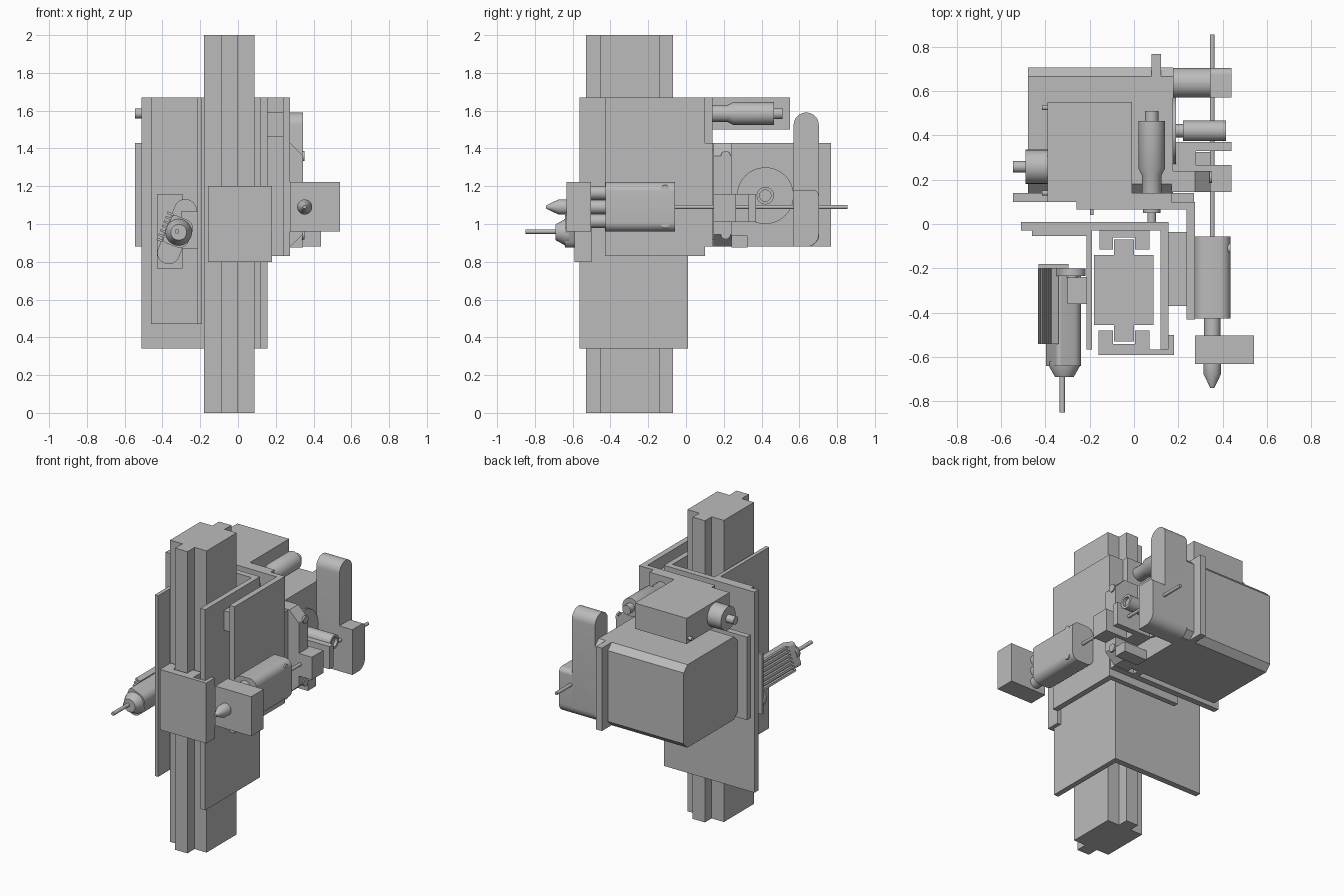
import bpy, bmesh, math
from mathutils import Matrix, Vector

if "Cube" in bpy.data.objects:
    bpy.data.objects.remove(bpy.data.objects["Cube"])

mat = bpy.data.materials.new("machined grey")
mat.use_nodes = True
GREY = (0.5, 0.5, 0.5, 1)
mat.diffuse_color = GREY
mat.node_tree.nodes["Principled BSDF"].inputs["Base Color"].default_value = GREY


def finish(name, bm, smooth=False):
    bmesh.ops.recalc_face_normals(bm, faces=bm.faces)
    mesh = bpy.data.meshes.new(name)
    bm.to_mesh(mesh)
    bm.free()
    mesh.materials.append(mat)
    obj = bpy.data.objects.new(name, mesh)
    bpy.context.collection.objects.link(obj)
    if smooth:
        bpy.ops.object.select_all(action="DESELECT")
        obj.select_set(True)
        bpy.context.view_layer.objects.active = obj
        bpy.ops.object.shade_smooth_by_angle(angle=math.radians(35))
    return obj


def to_axis(axis, u, v, w):
    """Place profile coordinates u, v at distance w along the axis."""
    return {"x": (w, u, v), "y": (u, w, v), "z": (u, v, w)}[axis]


def prism(name, axis, points, start, end, smooth=False):
    bm = bmesh.new()
    face = bm.faces.new([bm.verts.new(to_axis(axis, u, v, start)) for u, v in points])
    new = bmesh.ops.extrude_face_region(bm, geom=[face])["geom"]
    shift = Vector(to_axis(axis, 0, 0, end - start))
    bmesh.ops.translate(bm, verts=[g for g in new if isinstance(g, bmesh.types.BMVert)], vec=shift)
    return finish(name, bm, smooth)


def box(name, x0, x1, y0, y1, z0, z1):
    return prism(name, "z", [(x0, y0), (x1, y0), (x1, y1), (x0, y1)], z0, z1)


def lathe(name, axis, u, v, steps, sides=32):
    """Turned part: steps are (distance, radius) pairs along the axis."""
    bm = bmesh.new()
    rings = []
    for w, r in steps:
        turn = [2 * math.pi * i / sides for i in range(sides)]
        rings.append([bm.verts.new(to_axis(axis, u + r * math.cos(a), v + r * math.sin(a), w)) for a in turn])
    for a, b in zip(rings, rings[1:]):
        for i in range(sides):
            j = (i + 1) % sides
            bm.faces.new((a[i], a[j], b[j], b[i]))
    bm.faces.new(rings[0])
    bm.faces.new(rings[-1])
    return finish(name, bm, True)


def rounded(u0, u1, v0, v1, radii, n=8):
    """Rectangle outline with corner radii, from lower left counterclockwise."""
    out = []
    corners = [(u0, v0, 1, 1), (u1, v0, -1, 1), (u1, v1, -1, -1), (u0, v1, 1, -1)]
    for k, ((u, v, su, sv), r) in enumerate(zip(corners, radii)):
        if r == 0:
            out.append((u, v))
            continue
        for i in range(n + 1):
            a = math.pi * (1 + k / 2 + i / n / 2)
            out.append((u + su * r + r * math.cos(a), v + sv * r + r * math.sin(a)))
    return out


# Column with a cross-shaped section
prism("column", "z", [(-.18, -.455), (-.09, -.455), (-.09, -.53), (0, -.53), (0, -.455), (.088, -.455),
                      (.088, -.14), (0, -.14), (0, -.07), (-.09, -.07), (-.09, -.14), (-.18, -.14)], 0, 2)

# Main sliding frame around the column
box("frame_back_plate", -.51, .155, -.03, .01, .34, 1.67)
box("frame_left_flange", -.215, -.19, -.565, -.03, .47, 1.67)
box("frame_step_plate", -.46, -.19, -.055, -.03, .47, 1.67)
box("frame_right_flange", .12, .155, -.565, -.03, .34, 1.67)

# Guide carriages gripping both column ribs
prism("back_carriage", "z", [(-.155, -.03), (-.155, -.115), (-.095, -.115), (-.095, -.06), (.005, -.06),
                             (.005, -.115), (.07, -.115), (.07, -.03)], .8, 1.2)
prism("front_carriage", "z", [(-.16, -.59), (.18, -.59), (.18, -.5), (.155, -.5), (.155, -.565), (.07, -.565),
                              (.07, -.48), (.005, -.48), (.005, -.54), (-.095, -.54), (-.095, -.48),
                              (-.16, -.48)], .8, 1.2)

# Second stage carrying motor and spindle
prism("stage_bracket", "z", [(-.26, .065), (.237, .065), (.237, -.43), (.275, -.43), (.275, .1),
                             (-.26, .1)], .83, 1.67)
box("stage_spacer", .155, .237, -.37, -.035, 1.46, 1.59)
box("motor_mount_plate", -.545, .27, .1, .14, .88, 1.43)
box("adjuster_block", -.39, -.01, .1, .55, 1.5, 1.67)
box("adjuster_link", -.26, .17, .1, .14, 1.43, 1.67)

# Adjuster knob, retaining screws and micrometer
lathe("side_knob", "x", .258, 1.585, [(-.545, .026), (-.49, .026), (-.49, .077), (-.39, .077)])
for y in (.14, .525):
    lathe("block_screw", "x", y, 1.53, [(-.415, .012), (-.385, .012)], 16)
lathe("micrometer", "y", .08, 1.585, [(.01, .02), (.05, .02), (.05, .04), (.065, .04), (.065, .045), (.22, .045),
                                      (.25, .06), (.465, .06), (.465, .03), (.51, .03)])
lathe("stop_pin", "y", -.19, 1.585, [(.04, .008), (.07, .008)], 12)

# Motor with bevelled long edges and an end plate
c = .04
prism("motor_body", "x", [(.14 + c, .88), (.705 - c, .88), (.705, .88 + c), (.705, 1.43 - c), (.705 - c, 1.43),
                          (.14 + c, 1.43), (.14, 1.43 - c), (.14, .88 + c)], -.477, .175)
box("motor_end_plate", .08, .122, .14, .767, .88, 1.43)
lathe("motor_boss", "x", .42, 1.15, [(.17, .15), (.19, .15)], 48)
lathe("motor_shaft", "x", .42, 1.15, [(.17, .03), (.22, .03), (.22, .046), (.415, .046), (.415, .03),
                                      (.395, .03)])

# Tall rear arm with a round head and a wider foot
r = .066
prism("arm", "x", rounded(.57, .703, .88, 1.59, (0, r, r, r)), .175, .345, True)
prism("arm_foot", "x", rounded(.57, .703, .88, 1.18, (0, r, .03, 0)), .175, .44, True)

# Nut mount in front of the motor
prism("nut_mount_plate", "y", [(.17, .88), (.275, .88), (.345, .945), (.345, 1.36), (.275, 1.43),
                               (.17, 1.43)], .145, .24)
prism("nut_clamp", "z", [(.175, .145), (.44, .145), (.44, .265), (.28, .265), (.28, .33), (.44, .33),
                         (.44, .37), (.175, .37)], 1.01, 1.16)
box("nut_stop", .175, .345, .24, .325, .875, .94)
for z in (.945, 1.36):
    lathe("mount_screw", "x", .21, z, [(.34, .026), (.352, .026)], 20)

# Spindle: rod, housing, guide rods, nose block and tip
X, Z = .353, 1.09
lathe("spindle_rod", "y", X, Z, [(-.45, .011), (.855, .011)], 16)
prism("spindle_housing", "y", rounded(.273, .435, .96, 1.222, (.05,) * 4), -.427, -.057, True)
for z in (.965 + .05, Z, 1.165):
    lathe("guide_rod", "y", X, z, [(-.51, .037), (-.42, .037)], 24)
for z in (1.0, 1.185):
    lathe("housing_screw", "x", -.11, z, [(.4, .022), (.434, .022)], 20)
box("nose_block", .275, .54, -.632, -.502, .96, 1.222)
lathe("nose_tip", "y", X, Z, [(-.74, .009), (-.675, .04), (-.625, .04)], 24)

# Probe on the left, tilted about its own axis
PX, PZ = -.323, .96
tilt = Matrix.Translation((PX, 0, PZ)) @ Matrix.Rotation(math.radians(21.6), 4, "Y")


def tilted(obj):
    obj.data.transform(tilt)
    return obj


box("probe_mount_plate", -.43, -.295, -.2, -.18, .765, 1.16)
box("probe_bracket", -.3, -.19, -.36, -.24, .87, 1.07)
tilted(prism("probe_ears", "y", rounded(-.06, .06, -.18, .18, (.058,) * 4), -.235, -.2, True))
for v in (-.12, .12):
    tilted(lathe("ear_screw", "y", 0, v, [(-.242, .025), (-.23, .025)], 20))
tilted(prism("probe_body", "y", rounded(-.055, .076, -.078, .078, (.02, .05, .05, .02)), -.64, -.235, True))
tilted(lathe("probe_nose", "y", .01, 0, [(-.69, .042), (-.64, .07), (-.62, .07)]))
for i in range(7):
    v = -.075 + i * .025
    tilted(box("cooling_fin", -.085, -.05, -.54, -.2, v - .006, v + .006))
lathe("probe_pin", "y", PX, PZ, [(-.85, .012), (-.68, .012)], 16)
